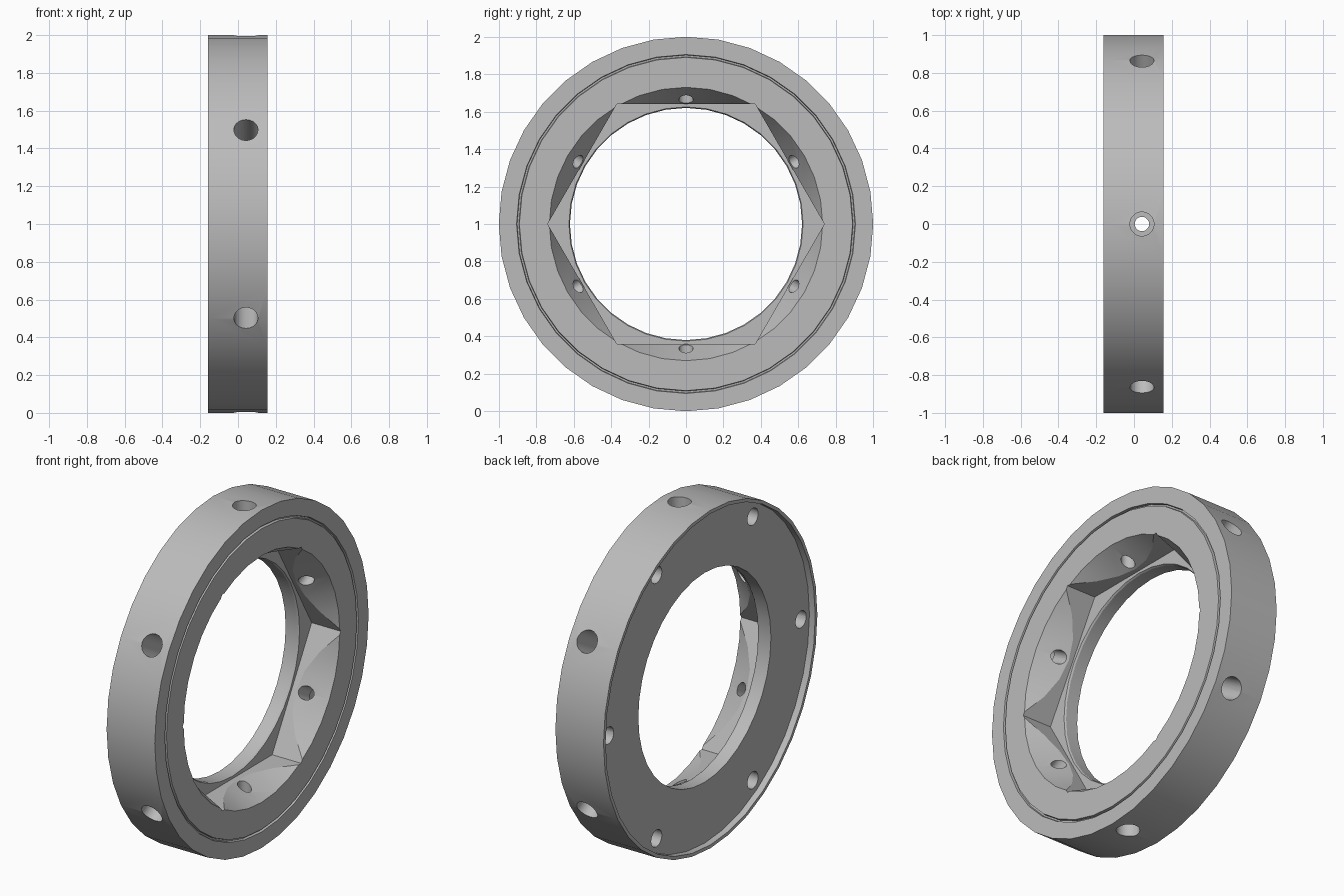
import bpy
import bmesh
from math import cos, sin, pi, radians
from mathutils import Matrix

cube = bpy.data.objects.get("Cube")
if cube:
    bpy.data.objects.remove(cube, do_unlink=True)

grey = bpy.data.materials.new("plain grey")
grey.use_nodes = True
colour = (0.5, 0.5, 0.5, 1)
grey.diffuse_color = colour
grey.node_tree.nodes["Principled BSDF"].inputs["Base Color"].default_value = colour


def lathe(name, profile, sides, closed, matrix=Matrix()):
    """Turn an (x, radius) profile about the x axis; open profiles get end caps."""
    bm = bmesh.new()
    rings = [[bm.verts.new((x, r * cos(2 * pi * i / sides), r * sin(2 * pi * i / sides)))
              for i in range(sides)] for x, r in profile]
    pairs = list(zip(rings, rings[1:]))
    if closed:
        pairs.append((rings[-1], rings[0]))
    else:
        bm.faces.new(rings[0])
        bm.faces.new(rings[-1])
    for a, b in pairs:
        for i in range(sides):
            j = (i + 1) % sides
            bm.faces.new((a[i], a[j], b[j], b[i]))
    bmesh.ops.recalc_face_normals(bm, faces=bm.faces)
    bm.transform(matrix)
    mesh = bpy.data.meshes.new(name)
    bm.to_mesh(mesh)
    bm.free()
    obj = bpy.data.objects.new(name, mesh)
    bpy.context.collection.objects.link(obj)
    mesh.materials.append(grey)
    return obj


# Ring body: bore, conical opening, thin face groove, shallow recess in the back
right, left, floor = 0.155, -0.16, -0.122
ring = lathe("ring_body", [
    (floor, 0.62), (-0.045, 0.62), (right, 0.73),
    (right, 0.89), (right - 0.015, 0.893), (right - 0.015, 0.902), (right, 0.905),
    (right, 1.0), (left, 1.0), (left, 0.98), (floor, 0.98)], 36, True)

# Hexagonal pocket with flats at top and bottom
cutters = [lathe("hex_pocket_cutter", [(-0.035, 0.739), (0.3, 0.739)], 6, False)]

for k in range(6):
    # Stepped radial screw hole
    turn = Matrix.Rotation(radians(30 + 60 * k), 4, "X")
    radial = (Matrix.Translation((0.042, 0, 0)) @ turn
              @ Matrix.Rotation(radians(90), 4, "Z"))
    cutters.append(lathe("radial_hole_cutter", [
        (0.5, 0.038), (0.77, 0.038), (0.77, 0.064), (1.1, 0.064)], 20, False, radial))
    # Blind hole in the recessed back face
    axial = Matrix.Rotation(radians(60 * k), 4, "X") @ Matrix.Translation((0, 0.9, 0))
    cutters.append(lathe("face_hole_cutter", [(-0.3, 0.05), (0.04, 0.05)], 20, False, axial))

for cutter in cutters:
    cutter.hide_render = True
    mod = ring.modifiers.new("cut", "BOOLEAN")
    mod.operation = "DIFFERENCE"
    mod.solver = "EXACT"
    mod.object = cutter

# Bake the cuts and drop the cutters
bpy.context.view_layer.update()
graph = bpy.context.evaluated_depsgraph_get()
baked = bpy.data.meshes.new_from_object(ring.evaluated_get(graph))
ring.modifiers.clear()
ring.data = baked
for cutter in cutters:
    bpy.data.objects.remove(cutter, do_unlink=True)

ring.location.z = 1
bpy.ops.object.select_all(action="DESELECT")
ring.select_set(True)
bpy.context.view_layer.objects.active = ring
bpy.ops.object.shade_smooth_by_angle(angle=radians(25))
